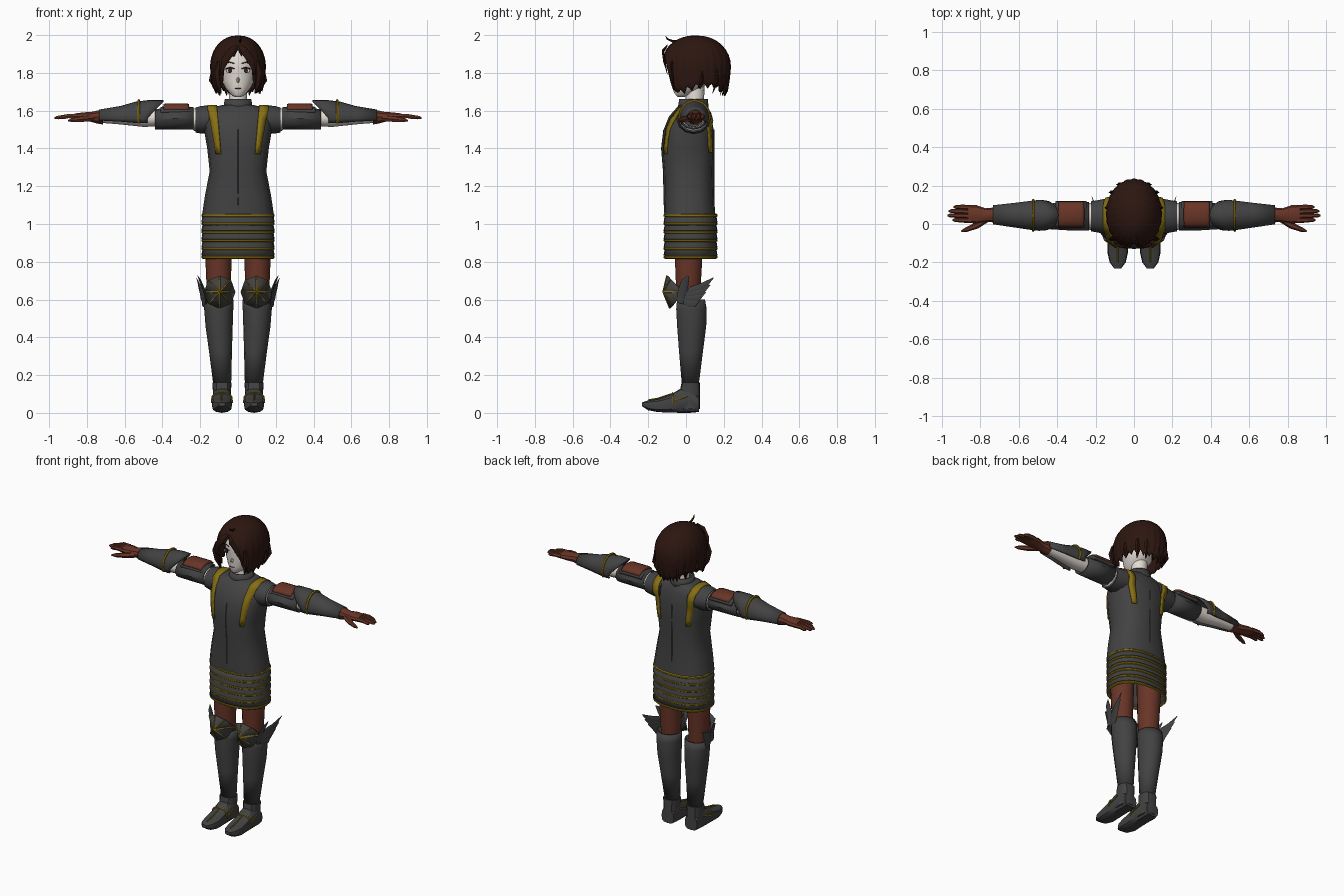
import bpy, bmesh, math, random
from mathutils import Vector as V
from mathutils.bvhtree import BVHTree

if "Cube" in bpy.data.objects:
    bpy.data.objects.remove(bpy.data.objects["Cube"])
random.seed(4)
X, Y, Z = V((1, 0, 0)), V((0, 1, 0)), V((0, 0, 1))

def material(name, c):
    m = bpy.data.materials.new(name)
    m.diffuse_color = (*c, 1)
    m.use_nodes = True
    m.node_tree.nodes["Principled BSDF"].inputs["Base Color"].default_value = m.diffuse_color
    return m

STEEL = material("dark_steel", (.055, .055, .057))
GOLD = material("gold_trim", (.24, .16, .006))
LEATHER = material("leather", (.14, .035, .02))
HAIR = material("hair", (.025, .008, .005))
SKIN = material("skin", (.78, .72, .66))
DARK = material("eye_dark", (.03, .015, .012))

def ring(c, u, v, ru, rv, n=16, e=2.0, a0=0, a1=360):
    """Superellipse (or arc of one) around c in the plane u, v."""
    full = a1 - a0 == 360
    pts = []
    for i in range(n if full else n + 1):
        a = math.radians(a0 + (a1 - a0) * i / n)
        f = lambda t: math.copysign(abs(t) ** (2 / e), t)
        pts.append(V(c) + u * ru * f(math.cos(a)) + v * rv * f(math.sin(a)))
    return pts

def loft(name, rings, mat, closed=True, caps=True, mirror=False, solid=0, angle=35):
    bm = bmesh.new()
    rows = [[bm.verts.new(p) for p in r] for r in rings]
    n = len(rows[0])
    for a, b in zip(rows, rows[1:]):
        for i in range(n if closed else n - 1):
            j = (i + 1) % n
            bm.faces.new((a[i], a[j], b[j], b[i]))
    if closed and caps:
        bm.faces.new(rows[0])
        bm.faces.new(rows[-1])
    bmesh.ops.remove_doubles(bm, verts=bm.verts, dist=1e-5)
    bmesh.ops.recalc_face_normals(bm, faces=bm.faces)
    me = bpy.data.meshes.new(name)
    bm.to_mesh(me)
    bm.free()
    ob = bpy.data.objects.new(name, me)
    bpy.context.collection.objects.link(ob)
    me.materials.append(mat)
    if solid:
        m = ob.modifiers.new("thickness", 'SOLIDIFY')
        m.thickness, m.offset = solid, 0
    if mirror:
        ob.modifiers.new("mirror", 'MIRROR')
    ob["angle"] = angle
    return ob

def tube(name, pts, rad, mat, n=6, axis=Z, flat=1, mirror=True):
    """Round or flattened tube along a path with a radius per point."""
    pts = [V(p) for p in pts]
    rad = rad if isinstance(rad, (list, tuple)) else [rad] * len(pts)
    rings = []
    for i, p in enumerate(pts):
        t = (pts[min(i + 1, len(pts) - 1)] - pts[max(i - 1, 0)]).normalized()
        side = t.cross(axis).normalized()
        rings.append(ring(p, side, side.cross(t), rad[i], rad[i] * flat, n))
    return loft(name, rings, mat, mirror=mirror)

def column(name, rows, mat, x=0, n=16, e=2.0, **k):
    """Upright loft; rows are (z, half width, front y, back y[, centre x])."""
    return loft(name, [ring((r[4] if len(r) > 4 else x, (r[2] + r[3]) / 2, r[0]), X, Y, r[1],
                            (r[3] - r[2]) / 2, n, e) for r in rows], mat, **k)

def arm(name, rows, mat, n=12, **k):
    """Loft along x; rows are (x, centre y, centre z, half depth, half height)."""
    return loft(name, [ring((r[0], r[1], r[2]), Y, Z, r[3], r[4], n) for r in rows], mat, mirror=True, **k)

# Torso, sleeves, collar
torso = column("tunic", [(1.05, .19, -.115, .155), (1.15, .175, -.118, .148), (1.28, .15, -.12, .145),
                         (1.4, .163, -.13, .15), (1.5, .18, -.118, .146), (1.57, .18, -.09, .135),
                         (1.615, .15, -.05, .118), (1.63, .08, -.035, .11)], STEEL, e=2.5)
sleeve = arm("sleeve", [(.1, .04, 1.555, .1, .07), (.17, .04, 1.552, .088, .075), (.2, .04, 1.552, .082, .072),
                        (.225, .04, 1.55, .078, .066)], STEEL)
column("collar", [(1.6, .075, -.04, .115), (1.66, .064, -.03, .11)], STEEL, caps=False, solid=.012)
for y, zs in ((-.128, (1.1, 1.28, 1.4, 1.5)), (.15, (1.1, 1.28, 1.4, 1.5))):
    tube("centre_seam", [(0, {1.1: -.115, 1.28: -.119, 1.4: -.129, 1.5: -.117}[z] if y < 0 else .147, z)
                         for z in zs], .003, STEEL, 4, Y, mirror=False)

# Gold stripes laid over chest, shoulder and back
trees = [BVHTree.FromPolygons([v.co for v in o.data.vertices], [p.vertices[:] for p in o.data.polygons])
         for o in (torso, sleeve)]
def drop(p, d):
    hits = [h for h in (t.ray_cast(V(p), d) for t in trees) if h[0]]
    return min(hits, key=lambda h: h[3])[0] - d * .004 if hits else None
stripe = []
for d, samples in ((Y, [1.37 + .046 * i for i in range(6)]), (-Z, [-.03, .02, .07, .1]),
                   (-Y, [1.59 - .042 * i for i in range(6)])):
    for s in samples:
        f = 1 if d.z else (s - 1.37) / .25
        row = [drop((x, s, 3) if d.z else (x, -3 * d.y, s), d) for x in (.09 + .022 * f, .116 + .044 * f)]
        if all(row):
            stripe.append(row)
loft("gold_stripe", stripe, GOLD, closed=False, mirror=True, solid=.008)

# Tiered skirt with gold hoops
step, tiers = .044, []
def skirt_ring(z, g):
    return ring((0, .024, z), X, Y, .184 + g, .133 + g, 24, 2.3)
for i in range(5):
    top = 1.05 - i * step
    tiers += [skirt_ring(top, 0), skirt_ring(top - step + .004, .007)]
loft("tiered_skirt", tiers, STEEL, caps=False, solid=.006)
for i in range(6):
    z = 1.055 - i * step
    loft("skirt_hoop", [skirt_ring(z, .003), skirt_ring(z - .006, .009), skirt_ring(z - .014, .009),
                        skirt_ring(z - .019, .003)], GOLD, caps=False)

# Arms: skin, upper plate, shoulder pad, open forearm guard, gold band
arm("bare_arm", [(.15, .04, 1.552, .07, .064), (.232, .04, 1.552, .07, .06), (.25, .04, 1.56, .055, .048),
                 (.42, .04, 1.562, .05, .045), (.5, .04, 1.562, .052, .048), (.62, .045, 1.565, .043, .038),
                 (.73, .048, 1.566, .032, .03)], SKIN)
arm("upper_arm_guard", [(.235, .04, 1.56, .07, .056), (.33, .04, 1.558, .07, .053), (.44, .04, 1.555, .063, .05)],
    STEEL, caps=False, solid=.008)
def pad(name, x0, x1, rz, a, mat):
    loft(name, [ring((x, .05, 1.56), Y, Z, .07, rz + dz, 6, 2.6, a, 180 - a)
                for x, dz in ((x0, -.004), (x0 + .012, 0), (x1 - .012, 0), (x1, -.004))],
         mat, closed=False, mirror=True, solid=.02)
pad("arm_pad", .262, .392, .069, 35, LEATHER)
pad("arm_pad_edge", .25, .408, .052, 30, STEEL)
guard = [[V((p.x - .075 * max(0, (p.z - 1.56) / .08) * k, p.y, p.z)) for p in
          ring((x, y, z), Y, Z, ry, rz, 14, 2, -25, 205)]
         for x, y, z, ry, rz, k in ((.48, .045, 1.57, .075, .082, 1), (.5, .045, 1.57, .077, .083, .4),
                                    (.54, .045, 1.568, .072, .076, 0), (.62, .046, 1.566, .061, .055, 0),
                                    (.735, .048, 1.565, .046, .037, 0))]
loft("forearm_guard", guard, STEEL, closed=False, mirror=True, solid=.008)
tube("forearm_band", ring((.525, .045, 1.57), Y, Z, .078, .083, 16, 2, -25, 205), .008, GOLD, axis=X)

# Gloves
arm("glove", [(.715, .048, 1.566, .043, .041), (.75, .047, 1.566, .036, .035), (.775, .046, 1.567, .036, .028),
              (.82, .05, 1.569, .048, .023), (.865, .052, 1.569, .046, .017)], LEATHER, n=10)
for y, end in ((.018, .945), (.041, .972), (.064, .965), (.086, .94)):
    tube("finger", [(.85, y, 1.57), (.9, y + .002, 1.571), (end - .012, y + .003, 1.563), (end, y + .003, 1.56)],
         [.014, .0125, .01, .004], LEATHER)
tube("thumb", [(.77, .025, 1.56), (.82, -.008, 1.556), (.875, -.03, 1.55), (.9, -.038, 1.547)],
     [.018, .017, .012, .004], LEATHER)

# Legs and greaves
column("thigh", [(1.0, .075, -.06, .1, .1), (.85, .07, -.062, .09, .104), (.68, .065, -.055, .08, .102),
                 (.5, .055, -.04, .07, .1)], LEATHER, n=14, mirror=True)
column("greave", [(.6, .073, -.045, .098, .102), (.55, .073, -.05, .108, .102), (.46, .068, -.045, .105, .1),
                  (.33, .057, -.035, .088, .093), (.16, .044, -.02, .066, .084)], STEEL, n=14,
       caps=False, mirror=True, solid=.008)

# Boots
column("boot_ankle", [(.02, .05, -.04, .075), (.1, .047, -.035, .075), (.16, .051, -.024, .073)], STEEL,
       x=.085, n=12, e=2.6, mirror=True)
boot = [(.07, .045, .005, .09), (.02, .05, 0, .14), (-.03, .051, 0, .128), (-.08, .053, .002, .097),
        (-.15, .053, .004, .074), (-.2, .042, .014, .066), (-.232, .018, .035, .056)]
loft("boot_foot", [ring((.085, y, (a + b) / 2), X, Z, w, (b - a) / 2, 12, 3) for y, w, a, b in boot],
     STEEL, mirror=True)
tube("boot_strap", ring((.085, -.07, .052), X, Z, .054, .053, 10, 3, 0, 180), .0045, GOLD, axis=Y)
for s in (-1, 1):
    tube("boot_side_trim", [(.085 + s * .052, -.07, .06), (.085 + s * .053, -.03, .075),
                            (.085 + s * .05, .01, .09)], .004, GOLD)
tube("boot_crest", [(.085, -.075, .102), (.085, -.15, .077), (.085, -.2, .068)], .004, GOLD)

# Faceted knee caps with gold ridges
apex = V((.097, -.118, .64))
rim = [V((p.x, -.012 - .07 * abs(p.z - .64) / .085 - (.015 if p.z > .66 else 0), p.z))
       for p in ring((.097, 0, .64), X, Z, .08, .086, 8, 2.2)]
loft("knee_cap", [rim, [apex] * 8], STEEL, caps=False, mirror=True, solid=.008, angle=5)
for i, p in enumerate(rim):
    tube("knee_ridge", [apex - Y * .004, p - Y * .004], .006 if i % 4 == 0 else .0035, GOLD, 4,
         axis=V((.3, 1, .2)))

# Knee wings
for k, (ty, tz, tx) in enumerate(((.145, .715, .22), (.128, .678, .212), (.105, .64, .203), (.075, .6, .192))):
    base, tip = V((.172, -.012, .63 - .014 * k)), V((tx, ty, tz))
    mid = base.lerp(tip, .55) + V((.003, .008, -.012))
    tube("wing_feather", [base, base.lerp(mid, .5), mid, tip], [.014, .024, .022, .002], STEEL, 6, X, .22)
tube("wing_crest", [(.168, -.03, .58), (.176, -.018, .64), (.2, -.004, .7), (.213, .012, .725)],
     [.018, .026, .02, .003], STEEL, 6, X, .25)

# Head and neck
column("neck", [(1.58, .056, -.01, .105), (1.65, .048, -.002, .095), (1.75, .048, 0, .1)], SKIN)
column("head", [(1.672, .016, -.045, -.01), (1.685, .038, -.055, .03), (1.72, .067, -.06, .09),
                (1.76, .087, -.062, .13), (1.82, .1, -.066, .16), (1.88, .102, -.068, .17),
                (1.94, .08, -.03, .14), (1.965, .03, .01, .08)], SKIN, n=20, angle=50)
loft("nose", [ring((0, -.058, 1.765), X, Z, .011, .02, 6), [V((0, -.078, 1.757))] * 6], SKIN, caps=False)
tube("mouth", [(-.016, -.059, 1.718), (0, -.063, 1.717), (.016, -.059, 1.718)], .002, LEATHER, 4, mirror=False)
loft("eye_white", [ring((.042, y, 1.812), X, Z, .021, .013, 10) for y in (-.059, -.045)], SKIN, mirror=True)
loft("iris", [ring((.042, y, 1.812), X, Z, .011, .014, 10) for y in (-.063, -.045)], DARK, mirror=True)
tube("eyelash", [(.02, -.064, 1.822), (.042, -.061, 1.829), (.066, -.05, 1.82)], .003, DARK, 4)
tube("eyebrow", [(.02, -.067, 1.85), (.045, -.062, 1.857), (.072, -.049, 1.85)], .0025, DARK, 4)

# Hair shell: hem height follows the angle from the face
HEM = ((0, 1.925), (14, 1.9), (28, 1.872), (36, 1.8), (45, 1.715), (60, 1.715), (90, 1.74), (125, 1.745), (180, 1.705))
def hem(deg):
    for (a, za), (b, zb) in zip(HEM, HEM[1:]):
        if deg <= b:
            return za + (zb - za) * (deg - a) / (b - a)
N, ROWS, CZ, H = 96, 12, 1.835, .158
cols = []
for i in range(N):
    deg = abs((i * 360 / N + 180) % 360 - 180)
    th = math.radians(i * 360 / N)
    end = hem(deg) - (0, .016, .03, .012)[i % 4] * random.uniform(.5, 1.2)
    pe = math.acos(max(0, min(1, (end - CZ) / H)))
    below = max(0, CZ - end)
    col = []
    for j in range(ROWS + 1):
        s = j / ROWS * (pe * H + below)
        phi, d = min(s / H, pe), max(0, s - pe * H)
        r = math.sin(phi) ** .9 * (1 - 3 * d * d - .35 * d) * (1 + .018 * (j / ROWS) * (1, 0, -1, 0)[i % 4])
        col.append(V((.141 * r * math.sin(th), .053 - .178 * r * math.cos(th), CZ + H * math.cos(phi) - d)))
    cols.append(col)
loft("hair", [[c[j] for c in cols] for j in range(ROWS + 1)], HAIR, caps=False, solid=.01)

# Loose locks: fringe, sides, nape, stray tuft
tube("fringe_lock", [(.008, -.1, 1.945), (.035, -.122, 1.915), (.07, -.115, 1.865), (.092, -.098, 1.79)],
     [.008, .02, .02, .002], HAIR, 6, Y, .35)
tube("side_lock", [(.1, -.075, 1.86), (.112, -.078, 1.8), (.104, -.07, 1.74), (.088, -.06, 1.69)],
     [.012, .022, .018, .002], HAIR, 6, Y, .5)
for x, y, z in ((.02, .19, 1.675), (.06, .18, 1.68), (.095, .14, 1.69), (.115, .06, 1.715)):
    tube("nape_lock", [(x * 1.12, y + .025, 1.82), (x * 1.12, y + .025, 1.76), (x, y, z)],
         [.012, .026, .002], HAIR, 6, Y, .45)
tube("stray_tuft", [(.01, -.03, 1.965), (.012, -.075, 1.968), (.014, -.1, 1.98), (.016, -.108, 1.996)],
     [.008, .007, .005, .001], HAIR, 5, X, mirror=False)

# Shading
for ob in list(bpy.context.scene.objects):
    bpy.ops.object.select_all(action='DESELECT')
    ob.select_set(True)
    bpy.context.view_layer.objects.active = ob
    bpy.ops.object.shade_smooth_by_angle(angle=math.radians(ob["angle"]))
